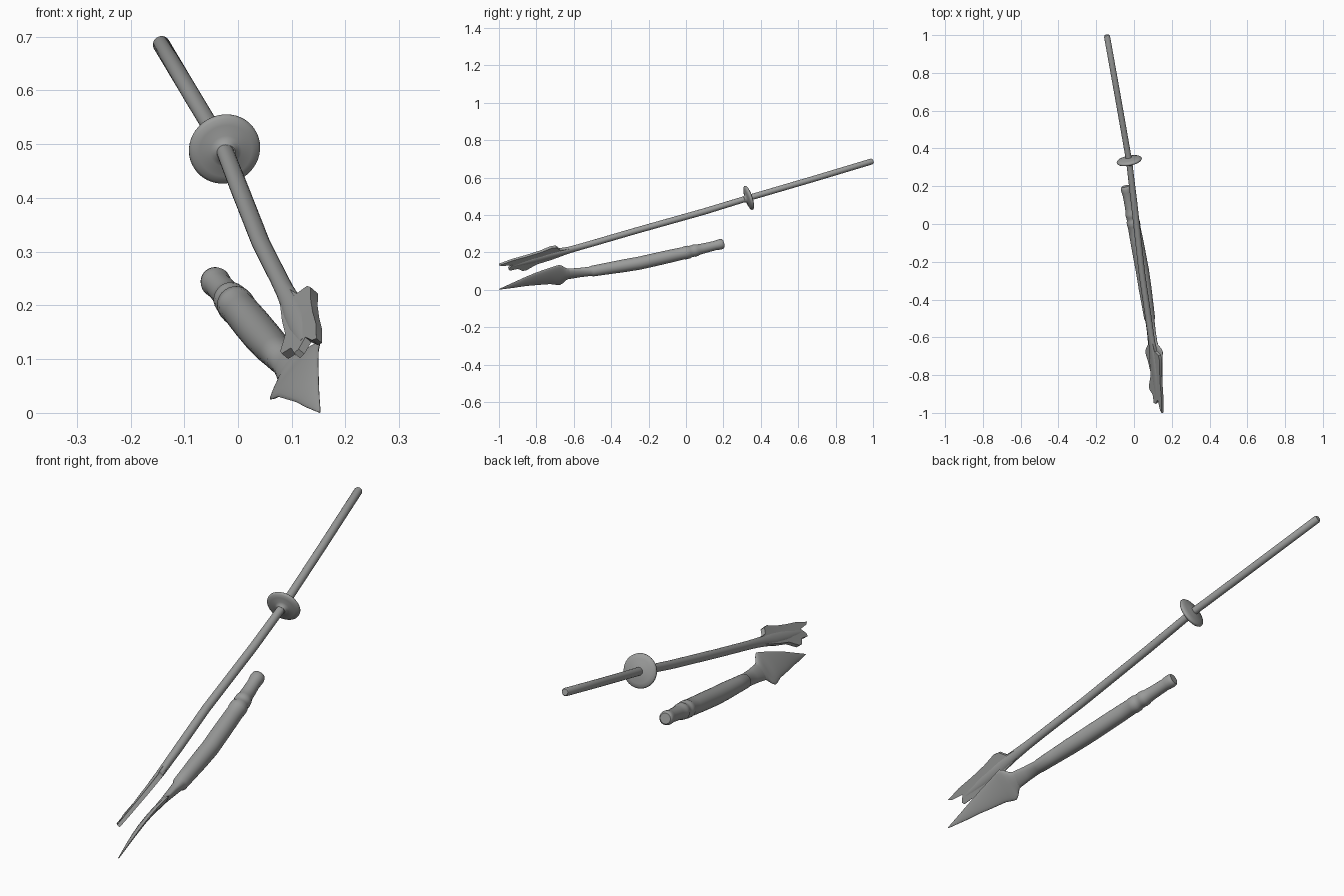
import bpy, bmesh, math
from mathutils import Vector

if "Cube" in bpy.data.objects:
    bpy.data.objects.remove(bpy.data.objects["Cube"])

grey = bpy.data.materials.new("worn_grey")
grey.diffuse_color = (0.335, 0.34, 0.335, 1)
grey.use_nodes = True
grey.node_tree.nodes["Principled BSDF"].inputs["Base Color"].default_value = grey.diffuse_color
LAT = Vector((0.65, 0, 0.76)).normalized()   # direction across both blades


def finish(bm, name, angle=40):
    bmesh.ops.recalc_face_normals(bm, faces=bm.faces)
    me = bpy.data.meshes.new(name)
    bm.to_mesh(me)
    bm.free()
    me.materials.append(grey)
    ob = bpy.data.objects.new(name, me)
    bpy.context.collection.objects.link(ob)
    bpy.ops.object.select_all(action='DESELECT')
    ob.select_set(True)
    bpy.context.view_layer.objects.active = ob
    bpy.ops.object.shade_smooth_by_angle(angle=math.radians(angle))
    return ob


def loft(name, stations, n=24, angle=40):
    """Stations are (centre, half width across, half thickness)."""
    bm = bmesh.new()
    pts = [Vector(s[0]) for s in stations]
    rings = []
    for i, (c, a, b) in enumerate(stations):
        t = (pts[min(i + 1, len(pts) - 1)] - pts[max(i - 1, 0)]).normalized()
        u = (LAT - t * LAT.dot(t)).normalized()
        v = t.cross(u)
        rings.append([bm.verts.new(pts[i] + u * a * math.cos(k * math.tau / n)
                                   + v * b * math.sin(k * math.tau / n)) for k in range(n)])
    for r, s in zip(rings, rings[1:]):
        for k in range(n):
            bm.faces.new((r[k], r[(k + 1) % n], s[(k + 1) % n], s[k]))
    bm.faces.new(rings[0])
    bm.faces.new(rings[-1])
    return finish(bm, name, angle)


def on_axis(keys, y):
    """Point on a bent axis (keys sorted by falling y) at depth y."""
    for p, q in zip(keys, keys[1:]):
        if y >= q[1] or q is keys[-1]:
            return Vector(p).lerp(Vector(q), (y - p[1]) / (q[1] - p[1]))


# long thin shaft, flattening into the forked head
long_axis = [(-.144, 1, .688), (-.085, .67, .589), (-.026, .335, .491), (.002, .1, .419),
             (.043, -.27, .315), (.077, -.5, .248), (.098, -.65, .205),
             (.113, -.79, .166), (.130, -1, .110)]
ys = [(1, .012, .012), (.993, .016, .016), (.67, .016, .016), (.335, .016, .016),
      (.1, .017, .017), (-.1, .017, .017), (-.27, .017, .017), (-.4, .017, .017),
      (-.5, .017, .017), (-.58, .018, .016), (-.65, .021, .015), (-.72, .026, .013),
      (-.82, .024, .011), (-.92, .012, .008)]
loft("long_shaft", [(on_axis(long_axis, y), a, b) for y, a, b in ys])

# forked head plate, outline as (depth, distance across)
outline = [(-.62, .014), (-.675, .024), (-.695, .050), (-.72, .056), (-.78, .046),
           (-.85, .042), (-.93, .041), (-1.0, .032), (-.985, .022), (-.93, .010),
           (-.95, -.012), (-.945, -.024), (-.90, -.027), (-.875, -.050),
           (-.855, -.052), (-.80, -.030), (-.72, -.026), (-.62, -.014)]
bm = bmesh.new()
nrm = (Vector(long_axis[-1]) - Vector(long_axis[-3])).cross(LAT).normalized()
sides = []
for sgn in (-1, 1):
    sides.append([bm.verts.new(on_axis(long_axis, y) + LAT * s
                  + nrm * sgn * (.010 + .008 * (y + .62))) for y, s in outline])
    bm.faces.new(sides[-1])
for i in range(len(outline)):
    j = (i + 1) % len(outline)
    bm.faces.new((sides[0][i], sides[0][j], sides[1][j], sides[1][i]))
bmesh.ops.triangulate(bm, faces=[f for f in bm.faces if len(f.verts) > 4])
finish(bm, "forked_head", 35)

# round guard with a soft raised middle
mid = Vector((-.025, .335, .491))
axis = Vector((-.18, .93, .31)).normalized()
prof = [(-.026, .016), (-.018, .021), (-.013, .030), (-.011, .050), (-.007, .062), (-.002, .067),
        (.003, .067), (.008, .062), (.012, .048), (.015, .030), (.018, .016)]
loft("round_guard", [(mid + axis * t, r, r) for t, r in prof], 48, 50)

# short thick handle with rings and a flattened neck
short_axis = [(-.045, .2, .247), (-.006, .02, .203), (.045, -.25, .142),
              (.083, -.5, .100), (.103, -.66, .081)]
hs = [(.200, .021), (.196, .026), (.185, .028), (.168, .027), (.155, .025), (.09, .027),
      (.065, .029), (.058, .032), (.042, .033), (.036, .031), (.02, .032), (.014, .035),
      (-.008, .035), (-.014, .033), (-.06, .034), (-.15, .035), (-.25, .035), (-.34, .034),
      (-.43, .031), (-.50, .029)]
stations = [(on_axis(short_axis, y), r, r) for y, r in hs]
stations += [(on_axis(short_axis, y), a, b) for y, a, b in
             [(-.512, .027, .022), (-.57, .030, .017), (-.63, .036, .012)]]
loft("ringed_handle", stations, 28)

# barbed leaf blade with a lens section
loft("barbed_blade", [
    ((.096, -.60, .088), .026, .013), ((.101, -.64, .084), .040, .012),
    ((.104, -.66, .081), .061, .011), ((.106, -.675, .079), .071, .010),
    ((.108, -.695, .077), .067, .010), ((.112, -.73, .073), .057, .009),
    ((.120, -.80, .058), .044, .008), ((.129, -.86, .043), .031, .007),
    ((.138, -.92, .025), .019, .005), ((.152, -1.0, .002), .002, .002)], 24, 50)
